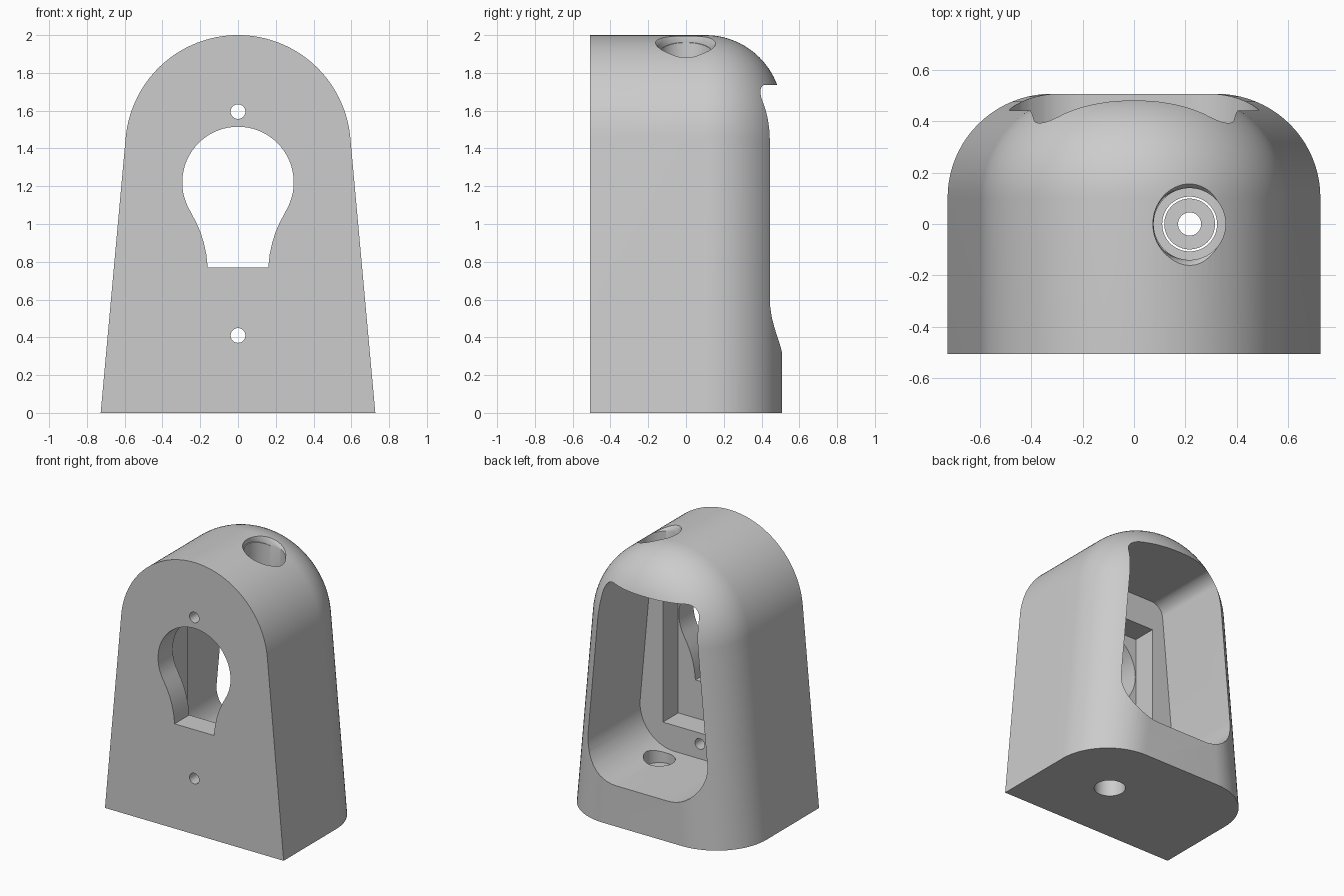
import bpy, bmesh, math
from mathutils import Vector

cube = bpy.data.objects.get("Cube")
if cube:
    bpy.data.objects.remove(cube, do_unlink=True)

# Main dimensions
DEPTH = 0.508          # half depth
BASE = 0.727           # half width at the bottom
SLOPE = 0.091          # side taper
TILT = math.atan(SLOPE)
DOME_R = 0.597         # radius of the round top
DOME_Z = 2 - DOME_R
FILLET = 0.405         # rounding of the back edge

GREY = (0.604, 0.604, 0.604, 1)
grey = bpy.data.materials.new("plain_grey")
grey.use_nodes = True
grey.diffuse_color = GREY
grey.node_tree.nodes["Principled BSDF"].inputs["Base Color"].default_value = GREY


def loft(name, rings, closed=False):
    """Solid through equal-sized rings of points, capped or joined end to start."""
    bm = bmesh.new()
    rows = [[bm.verts.new(p) for p in ring] for ring in rings]
    n = len(rows[0])
    pairs = list(zip(rows, rows[1:]))
    if closed:
        pairs.append((rows[-1], rows[0]))
    else:
        bm.faces.new(rows[0])
        bm.faces.new(rows[-1])
    for a, b in pairs:
        for i in range(n):
            j = (i + 1) % n
            bm.faces.new((a[i], a[j], b[j], b[i]))
    bmesh.ops.recalc_face_normals(bm, faces=bm.faces)
    mesh = bpy.data.meshes.new(name)
    bm.to_mesh(mesh)
    bm.free()
    obj = bpy.data.objects.new(name, mesh)
    bpy.context.collection.objects.link(obj)
    mesh.materials.append(grey)
    return obj


def prism(name, outline, y0, y1):
    return loft(name, [[(x, y, z) for x, z in outline] for y in (y0, y1)])


def ring(x, y, z, r, axis="Z", n=64):
    pts = []
    for i in range(n):
        a = 2 * math.pi * i / n
        c, s = r * math.cos(a), r * math.sin(a)
        pts.append((x + c, y + s, z) if axis == "Z" else (x + c, y, z + s))
    return pts


def rounded(corners, steps=14):
    """Outline with a true arc at each (x, z, radius) corner."""
    out = []
    for i, (x, z, r) in enumerate(corners):
        p = Vector((x, z))
        u = (Vector(corners[i - 1][:2]) - p).normalized()
        v = (Vector(corners[(i + 1) % len(corners)][:2]) - p).normalized()
        half = u.angle(v) / 2
        centre = p + (u + v).normalized() * r / math.sin(half)
        a = p + u * r / math.tan(half) - centre
        b = p + v * r / math.tan(half) - centre
        out += [tuple(centre + a.lerp(b, k / steps).normalized() * r) for k in range(steps + 1)]
    return out


def shell_ring(y, inset, n=64):
    """Arched outline moved inward by inset, flat at the bottom."""
    half = BASE - inset / math.cos(TILT)
    pts = [(-half, y, 0), (half, y, 0)]
    for i in range(n + 1):
        a = TILT + (math.pi - 2 * TILT) * i / n
        r = DOME_R - inset
        pts.append((r * math.cos(a), y, DOME_Z + r * math.sin(a)))
    return pts


# Arched housing with a rounded back edge
rings = [shell_ring(-DEPTH, 0)]
STEPS = 20
for k in range(STEPS + 1):
    a = math.pi / 2 * k / STEPS
    rings.append(shell_ring(DEPTH - FILLET + FILLET * math.sin(a), FILLET * (1 - math.cos(a))))
housing = loft("housing", rings)

# Large pocket open to the back
WALL, FLOOR, CEILING, INNER = 0.187, 0.3, 1.737, -0.16


def pocket_half(z):
    return BASE - SLOPE * z - WALL


low, high = pocket_half(FLOOR), pocket_half(CEILING)
cutters = [prism("pocket_cutter", rounded([
    (-low, FLOOR, 0.28), (low, FLOOR, 0.28),
    (high, CEILING, 0.1), (-high, CEILING, 0.1)]), INNER, 0.8)]

# Rectangular recess in the front wall
cutters.append(prism("recess_cutter", [(-0.3, 0.49), (0.3, 0.49), (0.3, 1.517), (-0.3, 1.517)],
                     -0.338, -0.1))

# Keyhole window through the front
neck = [(0.16, 0.77), (0.168, 0.84), (0.182, 0.905), (0.2, 0.96), (0.222, 1.01)]
window = list(neck)
for i in range(49):
    a = math.radians(-31 + 242 * i / 48)
    window.append((0.295 * math.cos(a), 1.22 + 0.295 * math.sin(a)))
window += [(-x, z) for x, z in reversed(neck)]
cutters.append(prism("window_cutter", window, -0.7, -0.3))

# Two screw holes in the front wall
for z in (0.41, 1.595):
    cutters.append(loft("screw_cutter", [ring(0, y, z, 0.039, "Y", 32) for y in (-0.7, 0)]))

# Top and bottom cable holes
HOLE_X = 0.217
cutters.append(loft("top_hole_cutter", [ring(HOLE_X, 0, z, 0.14) for z in (1.5, 2.2)]))
cutters.append(loft("bottom_hole_cutter", [ring(HOLE_X, 0, z, 0.107) for z in (-0.1, 0.5)]))

# Softened lip of the top hole, tilted to follow the dome
lip = loft("lip_cutter", [ring(0, 0, z, r) for z, r in
                          ((-0.05, 0.136), (-0.025, 0.143), (-0.005, 0.155), (0.01, 0.175))])
lean = math.asin(HOLE_X / DOME_R)
lip.rotation_euler = (0, lean, 0)
lip.location = (HOLE_X, 0, DOME_Z + DOME_R * math.cos(lean))
cutters.append(lip)

bpy.context.view_layer.update()
bpy.context.view_layer.objects.active = housing
for cutter in cutters:
    cutter.hide_render = True
    mod = housing.modifiers.new("cut", "BOOLEAN")
    mod.operation = "DIFFERENCE"
    mod.solver = "EXACT"
    mod.object = cutter
    bpy.ops.object.modifier_apply(modifier=mod.name)
    bpy.data.objects.remove(cutter, do_unlink=True)

# Loose washer inside the bottom hole
washer = loft("washer", [ring(HOLE_X, 0, z, r) for z, r in
                         ((0.15, 0.045), (0.15, 0.099), (0.23, 0.099), (0.23, 0.045))], closed=True)

# Smooth shading with sharp rims
bpy.ops.object.select_all(action="DESELECT")
for obj in (housing, washer):
    obj.select_set(True)
bpy.context.view_layer.objects.active = housing
bpy.ops.object.shade_smooth_by_angle(angle=math.radians(30))
